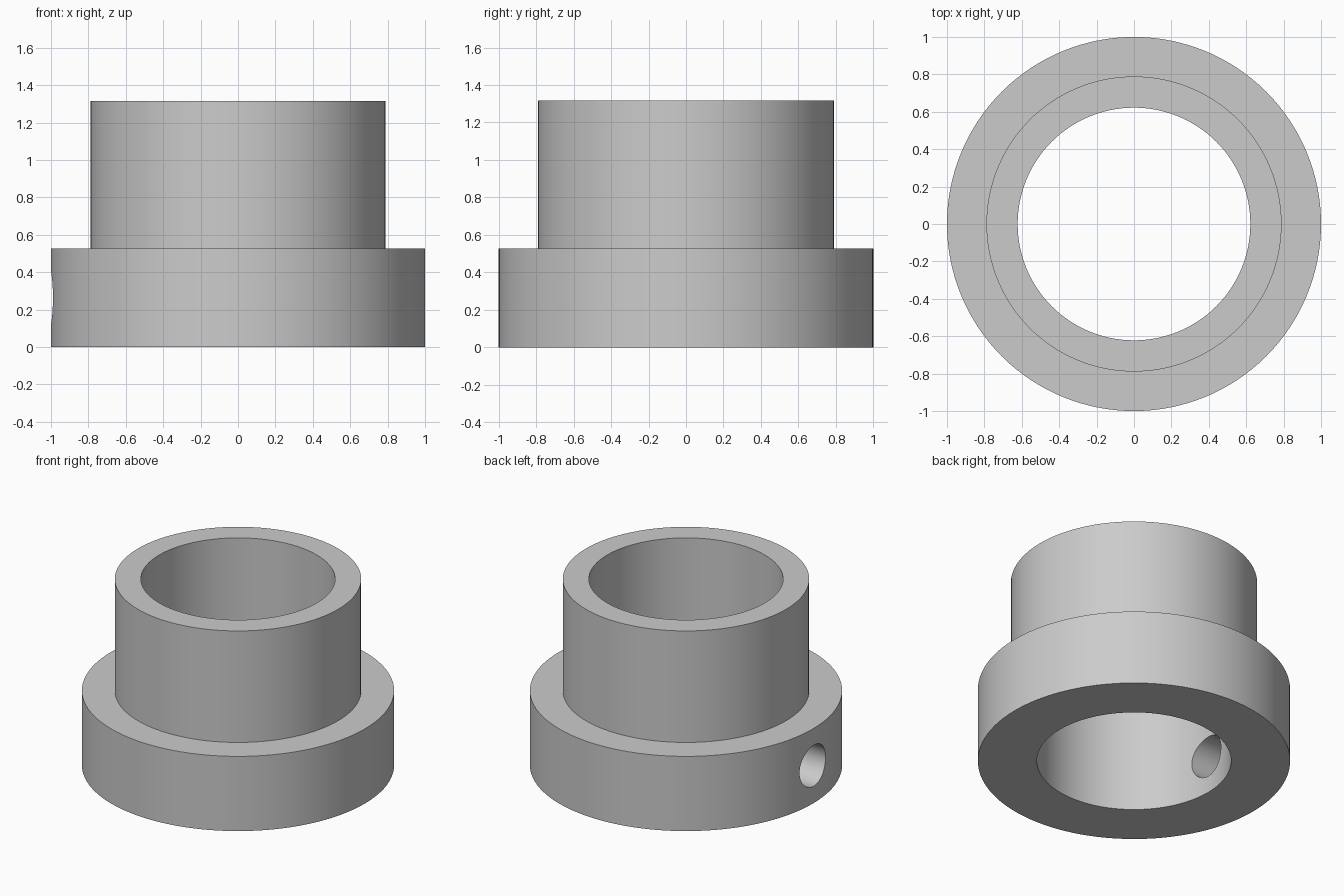
import bpy
import bmesh
import math

SEGMENTS = 128

if "Cube" in bpy.data.objects:
    bpy.data.objects.remove(bpy.data.objects["Cube"], do_unlink=True)

# One plain grey material
grey = bpy.data.materials.new("plain_grey")
grey.use_nodes = True
color = (0.6, 0.6, 0.6, 1.0)
grey.diffuse_color = color
grey.node_tree.nodes["Principled BSDF"].inputs["Base Color"].default_value = color


def lathe(name, profile):
    """Spin a closed (radius, height) profile around the z axis."""
    bm = bmesh.new()
    rings = []
    for i in range(SEGMENTS):
        a = 2 * math.pi * i / SEGMENTS
        rings.append([bm.verts.new((r * math.cos(a), r * math.sin(a), z)) for r, z in profile])
    n = len(profile)
    for i, ring in enumerate(rings):
        following = rings[(i + 1) % SEGMENTS]
        for j in range(n):
            k = (j + 1) % n
            bm.faces.new((ring[j], following[j], following[k], ring[k]))
    bmesh.ops.recalc_face_normals(bm, faces=bm.faces)
    mesh = bpy.data.meshes.new(name)
    bm.to_mesh(mesh)
    bm.free()
    mesh.materials.append(grey)
    obj = bpy.data.objects.new(name, mesh)
    bpy.context.collection.objects.link(obj)
    return obj


# Flanged sleeve: wide collar below, narrower tube above, bore straight through
bore, tube, collar = 0.622, 0.789, 1.0
step, top = 0.528, 1.316
sleeve = lathe("flanged_sleeve", [(bore, 0), (collar, 0), (collar, step),
                                  (tube, step), (tube, top), (bore, top)])

# Radial screw hole through one side of the collar
bpy.ops.mesh.primitive_cylinder_add(vertices=48, radius=0.145, depth=0.8,
                                    location=(-0.8, 0, step / 2),
                                    rotation=(0, math.pi / 2, 0))
cutter = bpy.context.object
cutter.name = "screw_hole_cutter"
cutter.hide_render = True
cutter.data.materials.append(grey)

bpy.ops.object.select_all(action="DESELECT")
sleeve.select_set(True)
bpy.context.view_layer.objects.active = sleeve
cut = sleeve.modifiers.new("screw_hole", "BOOLEAN")
cut.operation = "DIFFERENCE"
cut.solver = "EXACT"
cut.object = cutter
bpy.ops.object.modifier_apply(modifier=cut.name)
bpy.data.objects.remove(cutter, do_unlink=True)

# Smooth round walls with crisp rims
bpy.ops.object.shade_smooth_by_angle(angle=math.radians(30))
